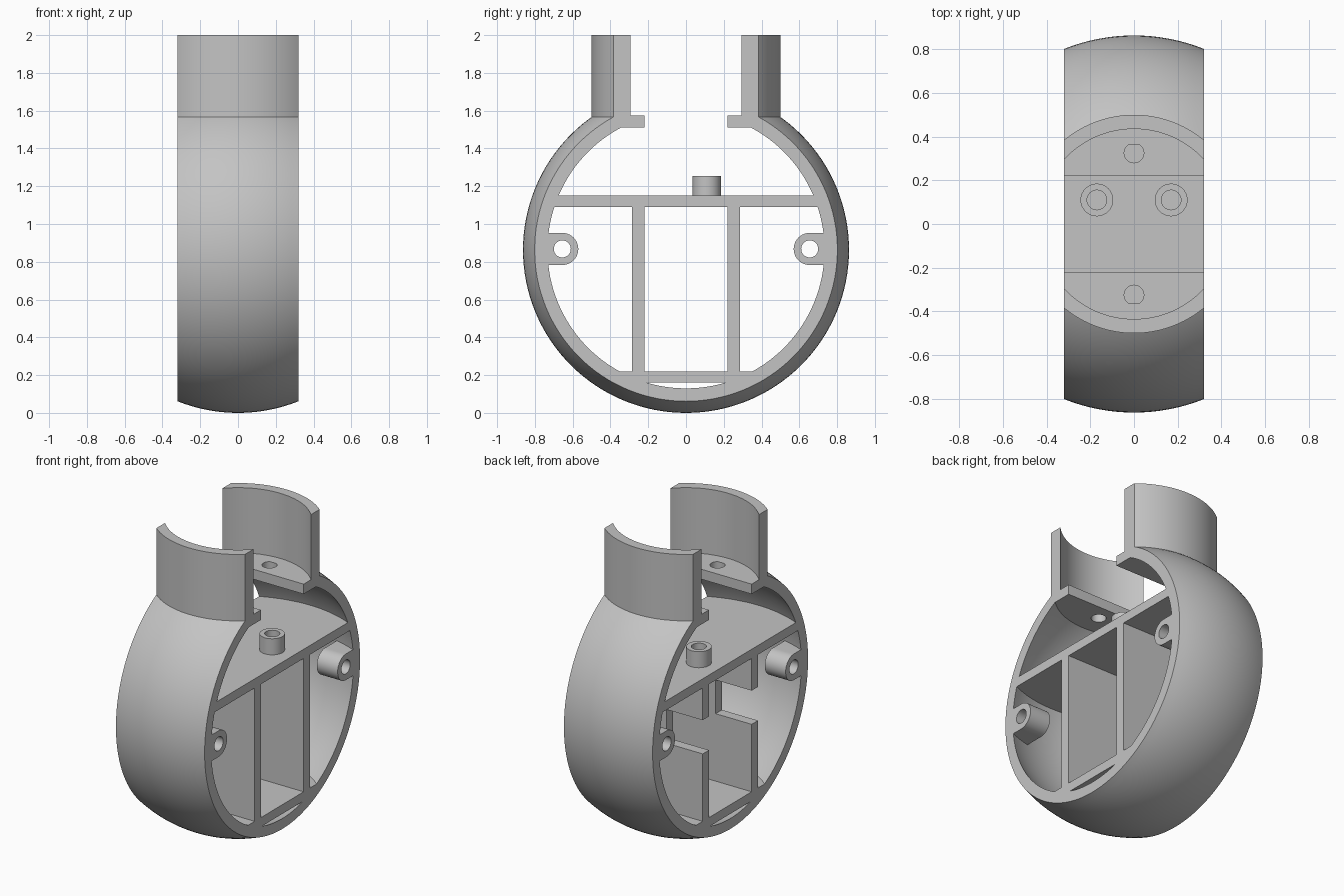
import bpy, bmesh, math
from mathutils import Matrix, Vector

old = bpy.data.objects.get("Cube")
if old:
    bpy.data.objects.remove(old, do_unlink=True)

HALF = 0.32          # half width of the whole housing
R = 0.863            # outer sphere radius, also centre height
R_IN = 0.80
CENTRE = Vector((0, 0, R))

grey = bpy.data.materials.new("light_grey_plastic")
grey.use_nodes = True
grey.diffuse_color = (0.55, 0.55, 0.55, 1)
grey.node_tree.nodes["Principled BSDF"].inputs["Base Color"].default_value = (0.55, 0.55, 0.55, 1)


def to_object(name, bm):
    bmesh.ops.recalc_face_normals(bm, faces=bm.faces)
    mesh = bpy.data.meshes.new(name)
    bm.to_mesh(mesh)
    bm.free()
    mesh.materials.append(grey)
    ob = bpy.data.objects.new(name, mesh)
    bpy.context.collection.objects.link(ob)
    return ob


def prism(name, outline, start, end, axis="z"):
    """Extrude a closed outline: (x, y) along z, or (y, z) along x."""
    bm = bmesh.new()
    place = (lambda a, b: (a, b, start)) if axis == "z" else (lambda a, b: (start, a, b))
    face = bm.faces.new([bm.verts.new(place(a, b)) for a, b in outline])
    ext = bmesh.ops.extrude_face_region(bm, geom=[face])
    d = end - start
    move = Vector((0, 0, d)) if axis == "z" else Vector((d, 0, 0))
    bmesh.ops.translate(bm, vec=move, verts=[v for v in ext["geom"] if isinstance(v, bmesh.types.BMVert)])
    return to_object(name, bm)


def box(name, x0, x1, y0, y1, z0, z1):
    return prism(name, [(x0, y0), (x1, y0), (x1, y1), (x0, y1)], z0, z1)


def arc(radius, a0, a1, n, cx=0, cy=0):
    return [(cx + radius * math.cos(a0 + (a1 - a0) * i / n),
             cy + radius * math.sin(a0 + (a1 - a0) * i / n)) for i in range(n + 1)]


def disc(radius, cx, cy, n=32):
    return arc(radius, 0, math.tau, n, cx, cy)[:-1]


def ball(radius):
    bm = bmesh.new()
    turn = Matrix.Translation(CENTRE) @ Matrix.Rotation(math.pi / 2, 4, "Y")
    bmesh.ops.create_uvsphere(bm, u_segments=96, v_segments=48, radius=radius, matrix=turn)
    return to_object("trim_ball", bm)


def boolean(ob, tool, operation="DIFFERENCE"):
    mod = ob.modifiers.new("cut", "BOOLEAN")
    mod.operation, mod.object, mod.solver = operation, tool, "EXACT"
    tool.hide_render = True
    deps = bpy.context.evaluated_depsgraph_get()
    mesh = bpy.data.meshes.new_from_object(ob.evaluated_get(deps))
    ob.modifiers.clear()
    ob.data = mesh
    bpy.data.objects.remove(tool, do_unlink=True)
    return ob


def trim(ob, radius=0.83):
    return boolean(ob, ball(radius), "INTERSECT")


# Spherical shell: a band section spun around the x axis
def band(radius, n=16):
    xs = [-HALF + 2 * HALF * i / n for i in range(n + 1)]
    return [(x, math.sqrt(radius ** 2 - x * x)) for x in xs]


bm = bmesh.new()
section = band(R) + band(R_IN)[::-1]
verts = [bm.verts.new((x, 0, R + r)) for x, r in section]
edges = [bm.edges.new((verts[i - 1], verts[i])) for i in range(len(verts))]
bmesh.ops.spin(bm, geom=verts + edges, cent=CENTRE, axis=(1, 0, 0), angle=math.tau, steps=128)
bmesh.ops.remove_doubles(bm, verts=bm.verts, dist=0.0005)
shell = to_object("spherical_shell", bm)
boolean(shell, box("cutter", -1, 1, -1, 1, 1.575, 2))
boolean(shell, box("cutter", -1, 1, -0.22, 0.22, 1.3, 2))
parts = [shell]

# Shelf and floor fitted inside the shell
for name, z0, z1 in (("upper_shelf", 1.09, 1.15), ("floor", 0.16, 0.22)):
    parts.append(trim(box(name, -HALF, HALF, -0.85, 0.85, z0, z1)))

for side, label in ((1, "back"), (-1, "front")):
    # Upright divider with a slot open on one side
    y0, y1 = sorted((0.22 * side, 0.285 * side))
    wall = box(label + "_divider", -HALF, HALF, y0, y1, 0.21, 1.1)
    boolean(wall, box("cutter", -0.5, -0.06, y0 - 0.1, y1 + 0.1, 0.66, 0.88))
    parts.append(wall)

    # Screw flange below the neck
    y0, y1 = sorted((0.22 * side, 0.8 * side))
    flange = trim(box(label + "_flange", -HALF, HALF, y0, y1, 1.51, 1.575), 0.85)
    boolean(flange, prism("cutter", disc(0.045, 0, 0.325 * side), 1.4, 1.7))
    parts.append(flange)

    # Curved neck wall
    a_out, a_in = math.asin(HALF / 0.5), math.asin(HALF / 0.435)
    mid = side * math.pi / 2
    outline = arc(0.5, mid - a_out, mid + a_out, 32) + arc(0.435, mid + a_in, mid - a_in, 32)
    parts.append(prism(label + "_neck_wall", outline, 1.56, 2.0))

    # Screw ears at both open faces
    for x, way in ((HALF, "left"), (-HALF, "right")):
        curve = arc(0.085, math.pi / 2, 1.5 * math.pi, 20, 0.655, 0.868)
        outline = [(side * y, z) for y, z in curve + [(0.84, 0.783), (0.84, 0.953)]]
        ear = trim(prism(f"{label}_{way}_screw_ear", outline, x * 0.53, x, "x"))
        boolean(ear, prism("cutter", disc(0.045, 0.655 * side, 0.868), -0.5, 0.5, "x"))
        parts.append(ear)

# Hollow posts on the shelf
for x, label in ((0.17, "left"), (-0.17, "right")):
    post = prism(label + "_post", disc(0.075, x, 0.11), 1.14, 1.255)
    boolean(post, prism("cutter", disc(0.045, x, 0.11), 1.1, 1.3))
    parts.append(post)

# Smooth the curved surfaces, keep the edges crisp
bpy.ops.object.select_all(action="DESELECT")
for ob in parts:
    ob.select_set(True)
bpy.context.view_layer.objects.active = shell
bpy.ops.object.shade_smooth_by_angle(angle=math.radians(30))
